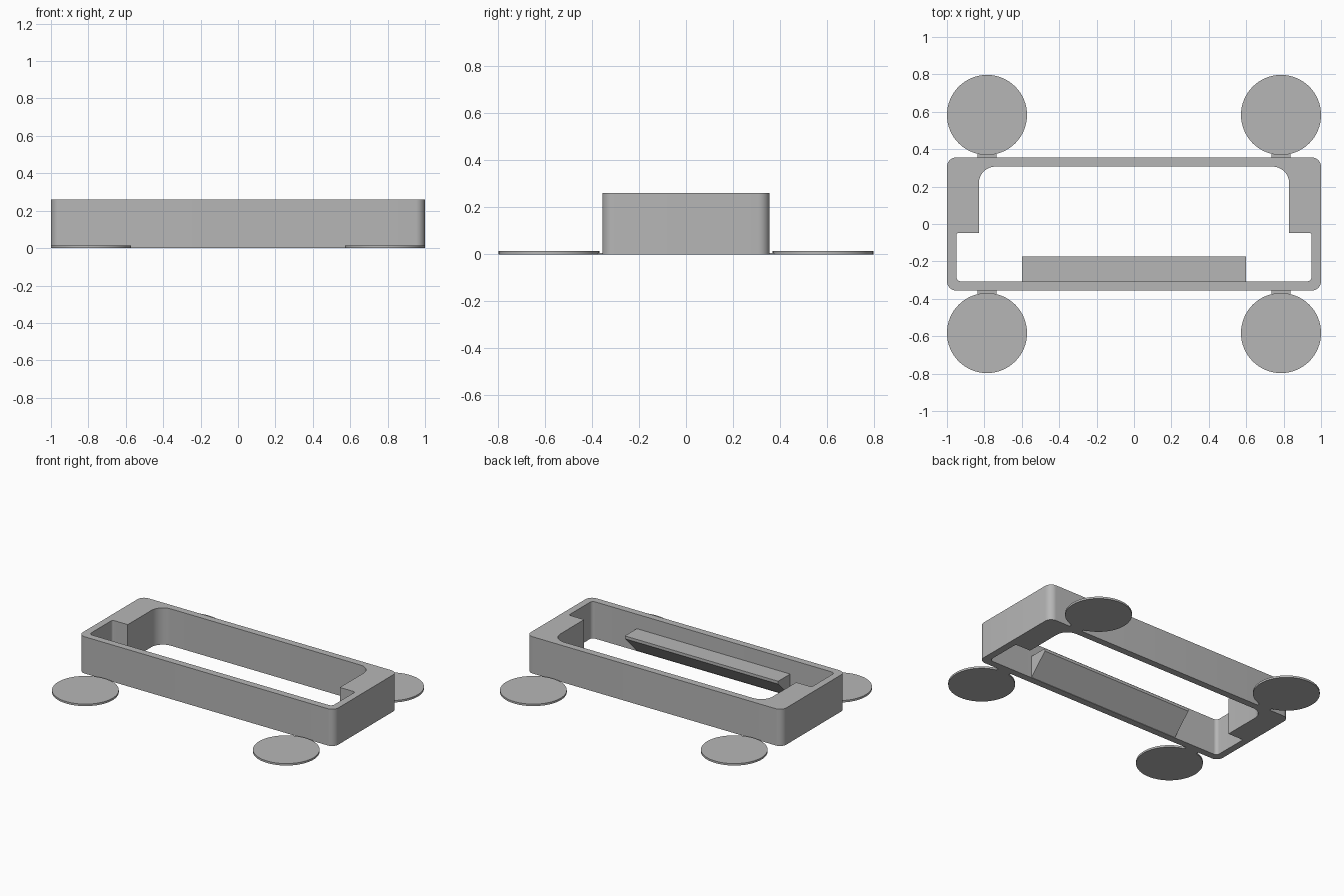
import bpy
import bmesh
import math
from mathutils import Vector

cube = bpy.data.objects.get("Cube")
if cube:
    bpy.data.objects.remove(cube, do_unlink=True)

grey = bpy.data.materials.new("plain_grey")
grey.use_nodes = True
grey.diffuse_color = (0.47, 0.47, 0.47, 1)
grey.node_tree.nodes["Principled BSDF"].inputs["Base Color"].default_value = grey.diffuse_color


def rounded(corners, steps=10):
    """Outline through right-angled corners (x, y, radius)."""
    points = []
    for i, (x, y, r) in enumerate(corners):
        p = Vector((x, y, 0))
        if r == 0:
            points.append(p)
            continue
        before = Vector((*corners[i - 1][:2], 0))
        after = Vector((*corners[(i + 1) % len(corners)][:2], 0))
        d1, d2 = (before - p).normalized(), (after - p).normalized()
        centre = p + (d1 + d2) * r
        for s in range(steps + 1):
            t = math.pi / 2 * s / steps
            points.append(centre - (d2 * math.cos(t) + d1 * math.sin(t)) * r)
    return points


def extruded(name, loops, offset):
    """Fill the outline loops (later ones are holes) and extrude them."""
    bm = bmesh.new()
    edges = []
    for loop in loops:
        verts = [bm.verts.new(p) for p in loop]
        edges += [bm.edges.new((verts[i - 1], verts[i])) for i in range(len(verts))]
    if len(loops) > 1:
        bmesh.ops.triangle_fill(bm, edges=edges, use_beauty=True, normal=(0, 0, 1))
    else:
        bm.faces.new(verts)
    out = bmesh.ops.extrude_face_region(bm, geom=bm.faces[:], use_keep_orig=True)
    moved = [g for g in out["geom"] if isinstance(g, bmesh.types.BMVert)]
    bmesh.ops.translate(bm, verts=moved, vec=offset)
    bmesh.ops.recalc_face_normals(bm, faces=bm.faces[:])
    mesh = bpy.data.meshes.new(name)
    bm.to_mesh(mesh)
    bm.free()
    mesh.materials.append(grey)
    obj = bpy.data.objects.new(name, mesh)
    bpy.context.collection.objects.link(obj)
    bpy.ops.object.select_all(action="DESELECT")
    obj.select_set(True)
    bpy.context.view_layer.objects.active = obj
    bpy.ops.object.shade_smooth_by_angle()
    return obj


# Frame: rounded box wall with a stepped opening
W, D, H = 1.0, 0.356, 0.26
outer = rounded([(-W, -D, 0.05), (W, -D, 0.05), (W, D, 0.05), (-W, D, 0.05)])
half = [(0.95, -0.307, 0.025), (0.95, -0.047, 0.015), (0.83, -0.047, 0), (0.83, 0.307, 0.09)]
opening = rounded(half + [(-x, y, r) for x, y, r in reversed(half)])
extruded("frame", [outer, opening], (0, 0, H))

# Ledge: wedge on the inside of the front wall, sloping down to its foot
wedge = [Vector((-0.6, y, z)) for y, z in
         [(-0.31, 0), (-0.173, 0.138), (-0.173, 0.158), (-0.31, 0.158)]]
extruded("inner_ledge", [wedge], (1.2, 0, 0))

# Corner pads: thin discs joined to the frame by thinner tabs
CX, CY, R = 0.786, 0.583, 0.214
for sx, side in ((-1, "right"), (1, "left")):
    for sy, end in ((-1, "front"), (1, "back")):
        circle = [Vector((sx * CX + R * math.cos(a), sy * CY + R * math.sin(a), 0))
                  for a in (math.tau * i / 64 for i in range(64))]
        extruded(f"{end}_{side}_pad", [circle], (0, 0, 0.014))
        tab = [Vector((sx * CX + dx, sy * y, 0)) for dx, y in
               [(-0.05, 0.35), (0.05, 0.35), (0.05, 0.39), (-0.05, 0.39)]]
        extruded(f"{end}_{side}_tab", [tab], (0, 0, 0.005))
